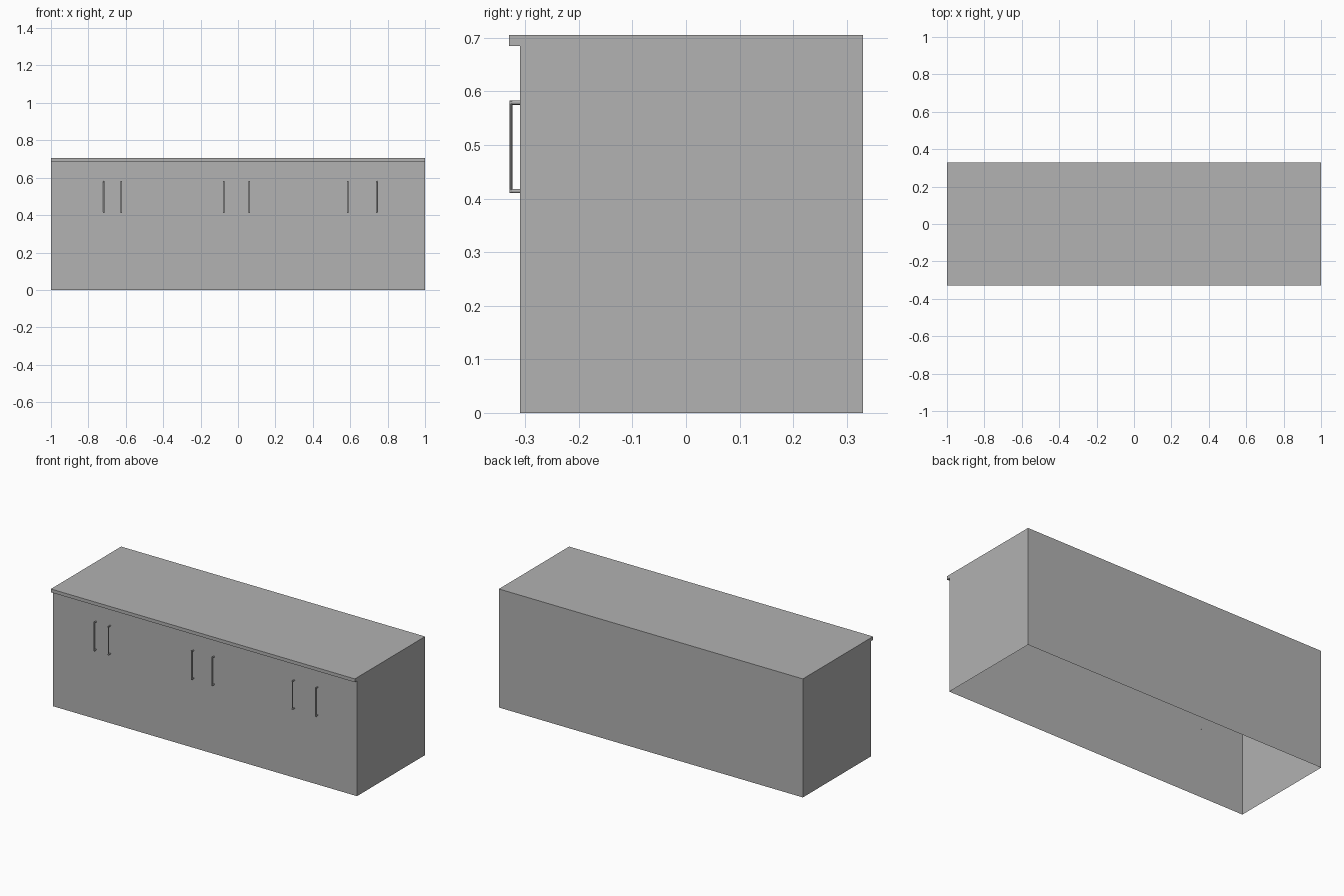
import bpy, bmesh, math
from mathutils import Matrix

if "Cube" in bpy.data.objects:
    bpy.data.objects.remove(bpy.data.objects["Cube"])

grey = bpy.data.materials.new("plain grey")
grey.diffuse_color = (0.445, 0.445, 0.445, 1)
grey.use_nodes = True
grey.node_tree.nodes["Principled BSDF"].inputs["Base Color"].default_value = grey.diffuse_color


def finish(name, bm):
    me = bpy.data.meshes.new(name)
    bm.to_mesh(me)
    bm.free()
    me.materials.append(grey)
    ob = bpy.data.objects.new(name, me)
    bpy.context.collection.objects.link(ob)
    return ob


# Cabinet shell: side profile with a front lip, open underneath
profile = [(0.33, 0), (0.33, 0.705), (-0.33, 0.705),
           (-0.33, 0.685), (-0.31, 0.685), (-0.31, 0)]
bm = bmesh.new()
left = [bm.verts.new((-1, y, z)) for y, z in profile]
right = [bm.verts.new((1, y, z)) for y, z in profile]
for i in range(len(profile) - 1):
    bm.faces.new((left[i], left[i + 1], right[i + 1], right[i]))
bm.faces.new(left[::-1])
bm.faces.new(right)
bmesh.ops.recalc_face_normals(bm, faces=bm.faces[:])
# make sure the top faces upward
top = max(bm.faces, key=lambda f: f.calc_center_median().z)
if top.normal.z < 0:
    bmesh.ops.reverse_faces(bm, faces=bm.faces[:])
finish("cabinet_shell", bm)


def rod(bm, radius, length, matrix):
    bmesh.ops.create_cone(bm, cap_ends=True, segments=10, radius1=radius,
                          radius2=radius, depth=length, matrix=matrix)


# Door handles: an upright bar on two posts that pierce the front panel
Z_LOW, Z_HIGH = 0.414, 0.579
for n, x in enumerate((-0.717, -0.624, -0.076, 0.06, 0.587, 0.741)):
    bm = bmesh.new()
    mid = (Z_LOW + Z_HIGH) / 2
    rod(bm, 0.004, Z_HIGH - Z_LOW + 0.008,
        Matrix.Translation((x, -0.3265, mid)) @ Matrix.Diagonal((1, 0.65, 1, 1)))
    for z in (Z_LOW, Z_HIGH):
        rod(bm, 0.004, 0.02, Matrix.Translation((x, -0.319, z))
            @ Matrix.Rotation(math.pi / 2, 4, 'X'))
    ob = finish(f"door_handle_{n + 1}", bm)
    bpy.context.view_layer.objects.active = ob
    bpy.ops.object.select_all(action='DESELECT')
    ob.select_set(True)
    bpy.ops.object.shade_smooth_by_angle(angle=math.radians(40))
